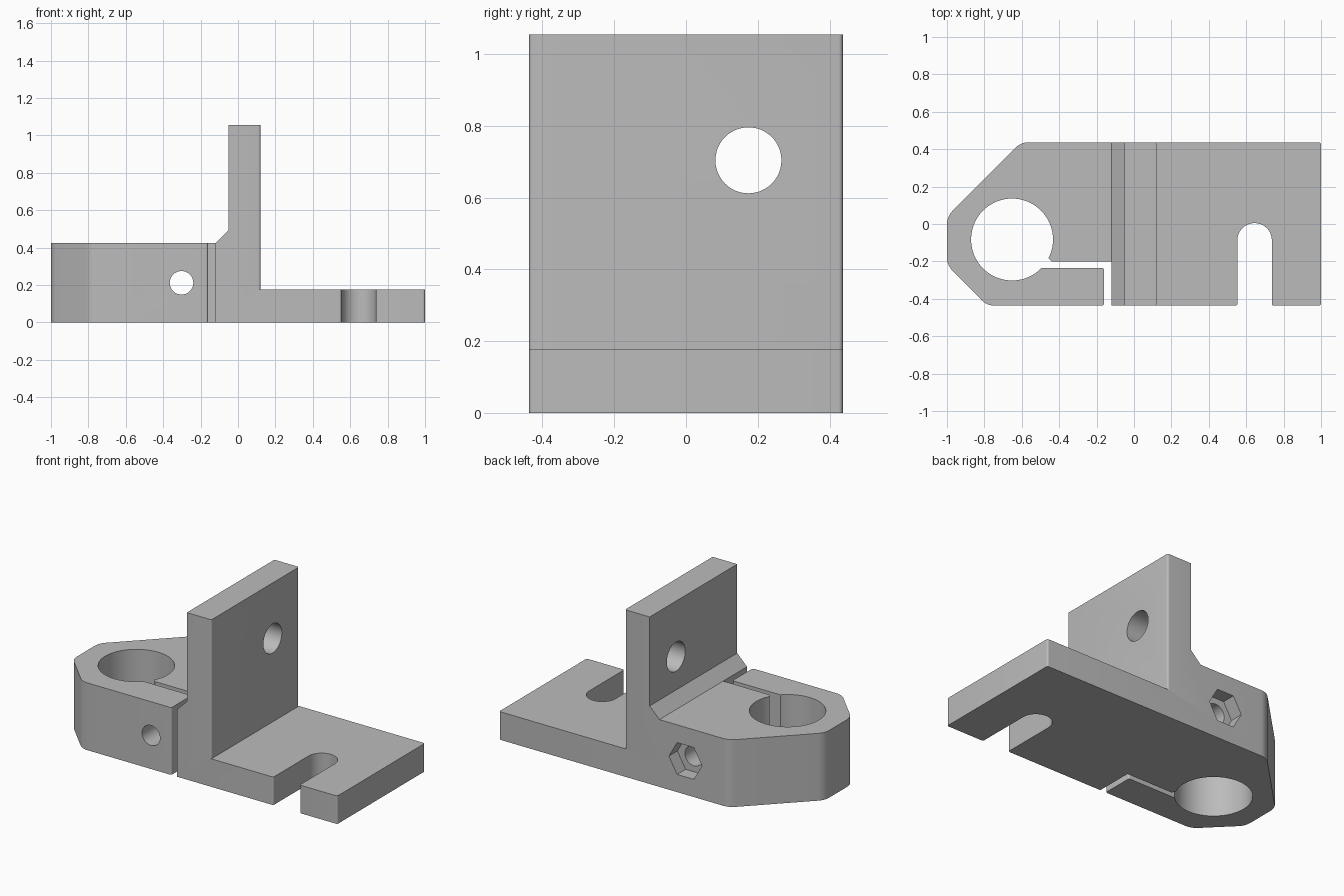
import bpy, math
from mathutils import Vector

default = bpy.data.objects.get("Cube")
if default:
    bpy.data.objects.remove(default, do_unlink=True)

grey = bpy.data.materials.new("light_grey")
grey.use_nodes = True
colour = (0.5, 0.5, 0.5, 1)
grey.diffuse_color = colour
grey.node_tree.nodes["Principled BSDF"].inputs["Base Color"].default_value = colour

HALF = 0.437    # half depth of the bracket
THICK = 0.177   # base plate height
BLOCK = 0.425   # clamp block height
TOP = 1.055     # upright height
FRONT = 0.12    # plate-side face of the upright


def rounded(corners, steps=8):
    """Replace each (x, y, radius) corner with a tangent arc."""
    points = []
    for i, (x, y, r) in enumerate(corners):
        p = Vector((x, y))
        if not r:
            points.append(p)
            continue
        a = (Vector(corners[i - 1][:2]) - p).normalized()
        b = (Vector(corners[(i + 1) % len(corners)][:2]) - p).normalized()
        half = a.angle(b) / 2
        centre = p + (a + b).normalized() * (r / math.sin(half))
        start = p + a * (r / math.tan(half)) - centre
        end = p + b * (r / math.tan(half)) - centre
        turn = math.atan2(start.x * end.y - start.y * end.x, start.dot(end))
        for k in range(steps + 1):
            t = turn * k / steps
            c, s = math.cos(t), math.sin(t)
            points.append(centre + Vector((c * start.x - s * start.y, s * start.x + c * start.y)))
    return points


def circle(cx, cy, r, sides):
    return [(cx + r * math.cos(2 * math.pi * k / sides),
             cy + r * math.sin(2 * math.pi * k / sides)) for k in range(sides)]


PLACE = {"x": lambda u, v, w: (w, u, v),
         "y": lambda u, v, w: (u, w, v),
         "z": lambda u, v, w: (u, v, w)}


def prism(name, points, axis, low, high):
    """Extrude a closed outline along an axis."""
    n = len(points)
    verts = [PLACE[axis](p[0], p[1], w) for w in (low, high) for p in points]
    faces = [list(range(n))[::-1], list(range(n, 2 * n))]
    faces += [(i, (i + 1) % n, n + (i + 1) % n, n + i) for i in range(n)]
    if axis == "y":
        faces = [tuple(reversed(f)) for f in faces]
    mesh = bpy.data.meshes.new(name)
    mesh.from_pydata(verts, [], faces)
    mesh.materials.append(grey)
    obj = bpy.data.objects.new(name, mesh)
    bpy.context.collection.objects.link(obj)
    return obj


def combine(target, tool, operation="DIFFERENCE"):
    mod = target.modifiers.new("cut", "BOOLEAN")
    mod.operation, mod.object, mod.solver = operation, tool, "EXACT"
    bpy.context.view_layer.objects.active = target
    bpy.ops.object.modifier_apply(modifier=mod.name)
    bpy.data.objects.remove(tool, do_unlink=True)


# Side profile: clamp block, chamfered upright and base plate
bracket = prism("clamp_bracket", [
    (-1.2, 0), (1.2, 0), (1.2, THICK), (FRONT, THICK), (FRONT, TOP),
    (-0.052, TOP), (-0.052, 0.493), (-0.12, BLOCK), (-1.2, BLOCK)], "y", -0.6, 0.6)

# Plan outline with the clamp slit and the open bolt slot
plan = rounded([
    (-0.785, -HALF, 0.1), (-0.16, -HALF, 0.012), (-0.16, -0.235, 0.012),
    (-0.6, -0.235, 0), (-0.6, -0.1, 0), (-0.46, -0.18, 0), (-0.44, -0.2, 0),
    (-0.12, -0.2, 0), (-0.12, -HALF, 0),
    (0.553, -HALF, 0.012), (0.553, 0.005, 0.0915), (0.737, 0.005, 0.0915),
    (0.737, -HALF, 0.012), (1, -HALF, 0.012), (1, HALF, 0.012),
    (-0.605, HALF, 0.1), (-1, 0.04, 0.1), (-1, -0.22, 0.1)])
combine(bracket, prism("plan_cutter", plan, "z", -0.2, 1.3), "INTERSECT")

# Shaft bore, upright hole, clamp screw hole and nut pocket
combine(bracket, prism("bore", circle(-0.652, -0.083, 0.219, 64), "z", -0.3, 0.8))
combine(bracket, prism("upright_hole", circle(0.174, 0.704, 0.092, 48), "x", -0.3, 0.4))
combine(bracket, prism("screw_hole", circle(-0.302, 0.212, 0.063, 40), "y", -0.7, 0.7))
combine(bracket, prism("nut_pocket", circle(-0.302, 0.212, 0.116, 6), "y", HALF - 0.085, 0.7))

# Rounded vertical edges of the upright
for side in (-1, 1):
    r = 0.012
    arc = [(FRONT - r + r * math.sin(t * math.pi / 12),
            side * (HALF - r + r * math.cos(t * math.pi / 12))) for t in range(7)]
    outline = arc + [(FRONT + 0.02, side * (HALF - r)), (FRONT + 0.02, side * 0.5), (FRONT - r, side * 0.5)]
    if side > 0:
        outline.reverse()
    if sum(a[0] * b[1] - b[0] * a[1] for a, b in zip(outline, outline[1:] + outline[:1])) < 0:
        outline.reverse()
    combine(bracket, prism("edge_cutter", outline, "z", THICK, 1.3))

# Smooth curved walls, crisp edges
bpy.ops.object.select_all(action="DESELECT")
bracket.select_set(True)
bpy.context.view_layer.objects.active = bracket
bpy.ops.object.shade_smooth_by_angle(angle=math.radians(30))
